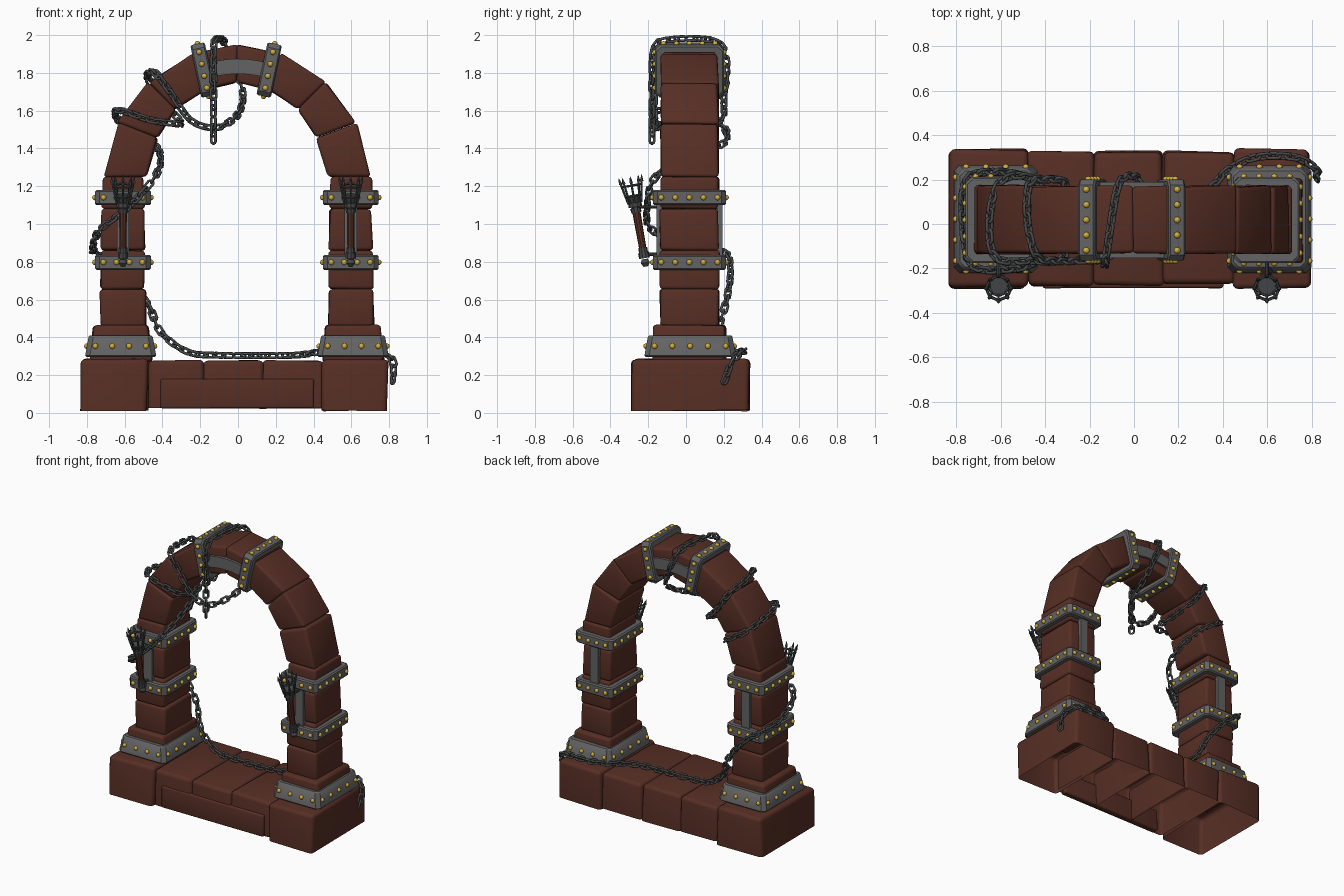
import bpy, bmesh, random
from math import pi, sin, cos, radians
from mathutils import Matrix, Vector

random.seed(4)
if "Cube" in bpy.data.objects:
    bpy.data.objects.remove(bpy.data.objects["Cube"])


def material(name, color):
    m = bpy.data.materials.new(name)
    m.diffuse_color = (*color, 1)
    m.use_nodes = True
    bsdf = next(n for n in m.node_tree.nodes if n.type == 'BSDF_PRINCIPLED')
    bsdf.inputs["Base Color"].default_value = (*color, 1)
    return m


STONE = material("red_brown_stone", (0.095, 0.028, 0.018))
IRON = material("grey_iron", (0.125, 0.125, 0.125))
CHAIN = material("dark_iron", (0.065, 0.068, 0.07))
GOLD = material("gold", (0.65, 0.42, 0.04))
WOOD = material("torch_wood", (0.10, 0.03, 0.018))
CY = 0.018  # depth centre of the pillars


def finish(name, bm, mat, angle=35):
    bmesh.ops.recalc_face_normals(bm, faces=bm.faces)
    me = bpy.data.meshes.new(name)
    bm.to_mesh(me)
    bm.free()
    me.materials.append(mat)
    me.shade_smooth()
    me.set_sharp_from_angle(angle=radians(angle))
    ob = bpy.data.objects.new(name, me)
    bpy.context.collection.objects.link(ob)
    return ob


def stone(name, outline, y0, y1, jitter=0.006, bevel=0.018, open_bottom=False):
    """Worn block: four (x, z) corners extruded in depth, bulged and bevelled."""
    bm = bmesh.new()
    a, b = [[bm.verts.new((x + random.uniform(-jitter, jitter), y + random.uniform(-jitter, jitter),
                           z + random.uniform(-jitter, jitter) / 2))
             for x, z in outline] for y in (y0, y1)]
    bm.faces.new(a)
    bm.faces.new(b[::-1])
    for i in range(4):
        j = (i + 1) % 4
        bm.faces.new((a[i], b[i], b[j], a[j]))
    bmesh.ops.recalc_face_normals(bm, faces=bm.faces)
    if open_bottom:
        low = [f for f in bm.faces if f.normal.z < -0.9]
        bmesh.ops.delete(bm, geom=low, context='FACES_ONLY')
    edges = [e for e in bm.edges if not e.is_boundary]
    bmesh.ops.bevel(bm, geom=edges, offset=bevel, segments=3, profile=0.5,
                    affect='EDGES', clamp_overlap=True)
    return finish(name, bm, STONE, 50)


def rect(x0, x1, z0, z1, inset=0):
    return [(x0, z0), (x1, z0), (x1 - inset, z1), (x0 + inset, z1)]


def band(name, M, hx, hy, height, nx, ny, taper=0.0, thick=0.04):
    """Iron hoop around a block, with gold rivets on all four sides."""
    def loop(bm, ax, ay, z, c):
        pts = [(ax, c - ay), (ax, ay - c), (ax - c, ay), (c - ax, ay),
               (-ax, ay - c), (-ax, c - ay), (c - ax, -ay), (ax - c, -ay)]
        return [bm.verts.new(M @ Vector((x, y, z))) for x, y in pts]
    bm = bmesh.new()
    h, t = height / 2, thick
    e = 0.008
    loops = [loop(bm, hx - t, hy - t, -h, 0.01),
             loop(bm, hx - e, hy - e, -h, 0.025),
             loop(bm, hx, hy, e - h, 0.025),
             loop(bm, hx - taper, hy - taper, h - e, 0.025),
             loop(bm, hx - taper - e, hy - taper - e, h, 0.025),
             loop(bm, hx - t - taper, hy - t - taper, h, 0.01)]
    for p, q in zip(loops, loops[1:] + loops[:1]):
        for i in range(8):
            j = (i + 1) % 8
            bm.faces.new((p[i], p[j], q[j], q[i]))
    finish(name, bm, IRON)

    bm = bmesh.new()
    ox, oy = hx - taper / 2, hy - taper / 2
    spots = []
    for s in (-1, 1):
        spots += [((2 * i / (nx - 1) - 1) * (ox - 0.045), s * oy) for i in range(nx)]
        spots += [(s * ox, (2 * i / (ny - 1) - 1) * (oy - 0.045)) for i in range(ny)]
    for x, y in spots:
        bmesh.ops.create_uvsphere(bm, u_segments=8, v_segments=6, radius=0.015,
                                  matrix=M @ Matrix.Translation((x, y, 0)))
    finish(name + "_rivets", bm, GOLD, 60)


def rod(bm, p, q, r1, r2, sides=8):
    p, q = Vector(p), Vector(q)
    M = Matrix.Translation((p + q) / 2) @ (q - p).to_track_quat('Z', 'Y').to_matrix().to_4x4()
    bmesh.ops.create_cone(bm, cap_ends=True, segments=sides, radius1=r1, radius2=r2,
                          depth=(q - p).length, matrix=M)


def link(bm, M, straight, R, r, segs=12, sides=6):
    """Oval ring in the local XY plane, stretched along X."""
    rings = []
    for i in range(segs):
        a = 2 * pi * (i + 0.5) / segs
        shift = straight if cos(a) > 0 else -straight
        rings.append([bm.verts.new(M @ Vector((cos(a) * (R + r * cos(b)) + shift,
                                               sin(a) * (R + r * cos(b)), r * sin(b))))
                      for b in (2 * pi * k / sides for k in range(sides))])
    for p, q in zip(rings, rings[1:] + rings[:1]):
        for k in range(sides):
            m = (k + 1) % sides
            bm.faces.new((p[k], p[m], q[m], q[k]))


# Base: five hollow blocks and a shallow front panel
cuts = [-0.83, -0.48, -0.18, 0.13, 0.45, 0.79]
for i, (x0, x1) in enumerate(zip(cuts, cuts[1:])):
    end = i in (0, 4)
    stone(f"base_stone_{i + 1}", rect(x0, x1, 0.012 if end else 0.025, 0.285 if end else 0.278),
          -0.285 if end else -0.275, 0.335 if end else 0.325, 0.008, 0.025, True)
stone("base_front_panel", rect(-0.41, 0.40, 0.025, 0.18), -0.288, -0.24, 0.002, 0.01)

# Pillars, with hoops, straps and wall torches
for s, side in ((-1, "right"), (1, "left")):
    cx = 0.603 * s - 0.006
    foot = cx + 0.012 * s
    stone(side + "_pillar_foot", rect(foot - 0.165, foot + 0.165, 0.27, 0.465, 0.022),
          CY - 0.19, CY + 0.19)
    levels = [(0.455, 0.655, 0.123), (0.655, 0.86, 0.117), (0.86, 1.08, 0.115), (1.08, 1.25, 0.113)]
    for i, (z0, z1, hw) in enumerate(levels):
        stone(f"{side}_pillar_stone_{i + 1}", rect(cx - hw, cx + hw, z0, z1, 0.004),
              CY - 0.156, CY + 0.156)
    band(side + "_foot_band", Matrix.Translation((foot, 0.022, 0.353)),
         0.188, 0.242, 0.115, 4, 5, 0.018, 0.06)
    for z, nm in ((0.797, "lower"), (1.14, "upper")):
        band(f"{side}_{nm}_band", Matrix.Translation((cx, CY, z)), 0.148, 0.194, 0.08, 4, 5)
    for d, nm in ((-1, "front"), (1, "back")):
        y = CY + d * 0.16
        bm = bmesh.new()
        bmesh.ops.create_cube(bm, size=1, matrix=Matrix.Translation((cx, y, 0.97))
                              @ Matrix.Diagonal((0.065, 0.03, 0.32, 1)))
        finish(f"{side}_{nm}_strap", bm, IRON)

    # Torch leaning away from the pillar
    T = Matrix.Translation((cx, -0.212, 0.775)) @ Matrix.Rotation(radians(10), 4, 'X')
    at = lambda z, a=0, r=0: T @ Vector((r * cos(a), r * sin(a), z))
    bm = bmesh.new()
    rod(bm, at(0.07), at(0.32), 0.019, 0.022, 10)
    finish(side + "_torch_handle", bm, WOOD)
    bm = bmesh.new()
    for z0, z1, r0, r1 in ((0, 0.02, 0.012, 0.024), (0.02, 0.04, 0.024, 0.016), (0.045, 0.075, 0.029, 0.029),
                           (0.075, 0.1, 0.024, 0.024), (0.29, 0.315, 0.026, 0.03),
                           (0.32, 0.345, 0.036, 0.036), (0.345, 0.385, 0.026, 0.04)):
        rod(bm, at(z0), at(z1), r0, r1, 10)
    for z, r in ((0.38, 0.042), (0.435, 0.053)):
        link(bm, T @ Matrix.Translation((0, 0, z)), 0, r, 0.007, 16)
    for k in range(8):
        a = 2 * pi * k / 8
        rod(bm, at(0.34, a, 0.034), at(0.455, a, 0.057), 0.006, 0.006, 6)
        rod(bm, at(0.45, a, 0.056), at(0.485, a, 0.062), 0.010, 0.001, 6)
    for z, y in ((0.84, -0.225), (1.09, -0.27)):
        rod(bm, (cx, y, z), (cx, -0.13, z), 0.009, 0.009)
    finish(side + "_torch_iron", bm, CHAIN)

# Arch: wedge stones mirrored about the crown
outer = [(0.705, 1.25), (0.632, 1.535), (0.47, 1.75), (0.235, 1.905), (0, 1.95)]
inner = [(0.482, 1.25), (0.42, 1.455), (0.325, 1.605), (0.165, 1.71), (0, 1.75)]
for s, side in ((-1, "right"), (1, "left")):
    for i in range(4):
        pts = [outer[i], outer[i + 1], inner[i + 1], inner[i]]
        stone(f"{side}_arch_stone_{i + 1}", [(x * s - 0.005, z) for x, z in pts],
              CY - 0.15, CY + 0.152)

# Crown clamp: two leaning hoops joined by curved plates
for s, x, side in ((-1, -0.185, "right"), (1, 0.165, "left")):
    a = radians(12) * s
    M = Matrix(((sin(a), 0, cos(a), x), (0, -1, 0, CY), (cos(a), 0, -sin(a), 1.815), (0, 0, 0, 1)))
    band(side + "_crown_band", M, 0.142, 0.182, 0.078, 4, 5)
for d, nm in ((-1, "front"), (1, "back")):
    bm = bmesh.new()
    grid = []
    for i in range(7):
        x = -0.18 + 0.06 * i * 0.97
        z = 1.835 - 0.9 * x * x
        grid.append([bm.verts.new((x, CY + d * y, z + h))
                     for y, h in ((0.14, -0.04), (0.17, -0.04), (0.17, 0.04), (0.14, 0.04))])
    for p, q in zip(grid, grid[1:]):
        for k in range(4):
            bm.faces.new((p[k], p[k - 1], q[k - 1], q[k]))
    finish(f"crown_{nm}_plate", bm, IRON)

# Chain: from the crown, spiralling down one pillar and across the base
path = [Vector(p) for p in (
    (-.13, -.18, 1.4), (-.13, -.18, 1.65), (-.13, -.175, 1.9), (-.12, -.11, 1.972), (-.08, .14, 1.972), (-.04, .21, 1.88),
    (.02, .2, 1.72), (.02, .1, 1.63), (-.02, -.05, 1.56), (-.12, -.15, 1.51), (-.25, -.165, 1.55),
    (-.36, -.165, 1.7), (-.44, -.14, 1.8), (-.48, .02, 1.79), (-.47, .18, 1.76), (-.4, .2, 1.65),
    (-.31, .18, 1.55), (-.31, .02, 1.53), (-.32, -.15, 1.53), (-.46, -.165, 1.55), (-.62, -.15, 1.6),
    (-.65, .02, 1.58), (-.6, .19, 1.52), (-.46, .2, 1.43), (-.41, .02, 1.36), (-.44, -.16, 1.25),
    (-.58, -.205, 1.09), (-.73, -.18, .97), (-.77, .02, .87), (-.75, .2, .85), (-.62, .235, .75),
    (-.48, .21, .58), (-.41, .16, .43), (-.27, .12, .325), (-.1, .11, .305), (.28, .13, .305),
    (.42, .24, .32), (.55, .3, .325), (.72, .3, .325), (.815, .25, .28), (.82, .2, .16))]
dense = []
ends = [path[0]] + path + [path[-1]]
for a, b, c, d in zip(ends, ends[1:], ends[2:], ends[3:]):
    for k in range(20):
        t = k / 20
        dense.append(b + (c - a) * t / 2 + (a * 2 - b * 5 + c * 4 - d) * t * t / 2
                     + (b * 3 - a - c * 3 + d) * t ** 3 / 2)
bm = bmesh.new()
pitch, travelled, count = 0.046, 0.0, 0
for p, q in zip(dense, dense[1:]):
    travelled += (q - p).length
    if travelled >= pitch:
        travelled -= pitch
        count += 1
        turn = (q - p).to_track_quat('X', 'Z').to_matrix().to_4x4()
        roll = Matrix.Rotation(pi / 4 + (count % 2) * pi / 2, 4, 'X')
        link(bm, Matrix.Translation(q) @ turn @ roll, 0.015, 0.0165, 0.0075)
finish("hanging_chain", bm, CHAIN, 80)
